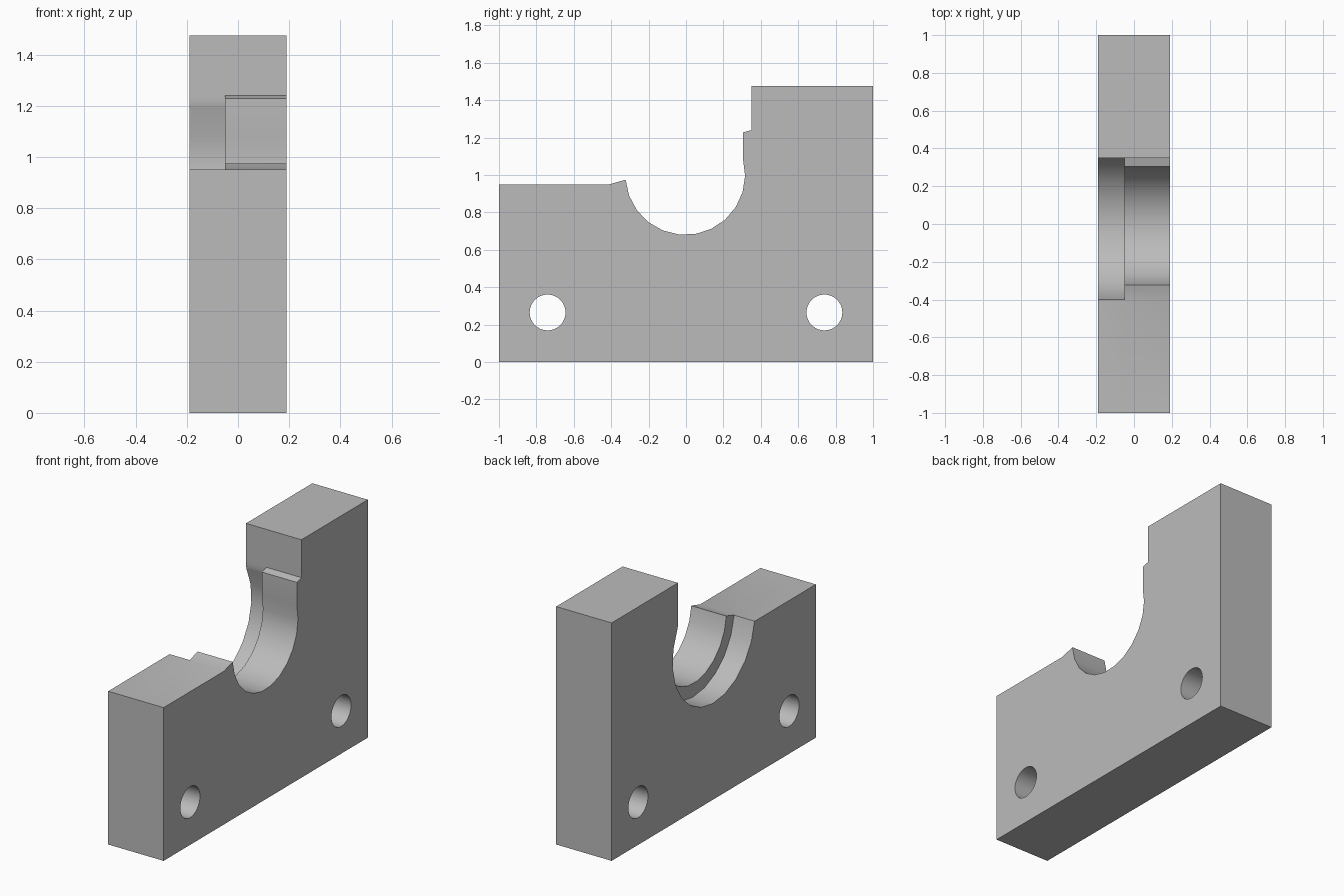
import bpy, bmesh, math

if "Cube" in bpy.data.objects:
    bpy.data.objects.remove(bpy.data.objects["Cube"], do_unlink=True)

HALF = 0.19      # half thickness of the plate
STEP_X = -0.05   # where the wide recess meets the narrow one
SEGS = 12

grey = bpy.data.materials.new("plain grey")
grey.use_nodes = True
colour = (0.5, 0.5, 0.5, 1)
grey.diffuse_color = colour
grey.node_tree.nodes["Principled BSDF"].inputs["Base Color"].default_value = colour


def arc(cy, cz, radius, start, end):
    """Points on an arc in the y-z plane, angles in degrees."""
    angles = [math.radians(start + (end - start) * i / SEGS) for i in range(SEGS + 1)]
    return [(cy + radius * math.cos(a), cz + radius * math.sin(a)) for a in angles]


def outline(corner, cradle):
    """Plate side profile around the given cradle cut."""
    return ([(-1, 0), (1, 0), (1, 1.475), (0.35, 1.475), (0.35, 1.24), corner]
            + cradle + [(-0.41, 0.95), (-1, 0.95)])


# Matching profiles: wide recess on one side, narrow lipped cradle on the other
wide = outline((0.35, 1.215), arc(0, 1, 0.403, 28.5, -173))
narrow = outline((0.305, 1.228), arc(-0.004, 1, 0.32, 15, -175.5))

# Plate body lofted through the profiles
bm = bmesh.new()
rings = [[bm.verts.new((x, y, z)) for y, z in profile]
         for x, profile in ((-HALF, wide), (STEP_X, wide), (STEP_X, narrow), (HALF, narrow))]
count = len(wide)
for a, b in zip(rings, rings[1:]):
    for i in range(count):
        j = (i + 1) % count
        bm.faces.new((a[i], a[j], b[j], b[i]))
bm.faces.new(rings[0])
bm.faces.new(rings[-1])
bmesh.ops.remove_doubles(bm, verts=bm.verts, dist=0.0005)
bmesh.ops.recalc_face_normals(bm, faces=bm.faces)
mesh = bpy.data.meshes.new("cradle_plate")
bm.to_mesh(mesh)
bm.free()
mesh.materials.append(grey)
plate = bpy.data.objects.new("cradle_plate", mesh)
bpy.context.collection.objects.link(plate)

# Two bolt holes through the thickness
for side in (-1, 1):
    bpy.ops.mesh.primitive_cylinder_add(vertices=32, radius=0.096, depth=1,
                                        location=(0, side * 0.74, 0.265),
                                        rotation=(0, math.pi / 2, 0))
    cutter = bpy.context.object
    cutter.name = "bolt_hole_cutter"
    cutter.hide_render = True
    cutter.data.materials.append(grey)
    cut = plate.modifiers.new("bolt_hole", "BOOLEAN")
    cut.operation = "DIFFERENCE"
    cut.solver = "EXACT"
    cut.object = cutter
    bpy.ops.object.select_all(action="DESELECT")
    plate.select_set(True)
    bpy.context.view_layer.objects.active = plate
    bpy.ops.object.modifier_apply(modifier=cut.name)
    bpy.data.objects.remove(cutter, do_unlink=True)

bpy.ops.object.shade_smooth_by_angle(angle=math.radians(30))
